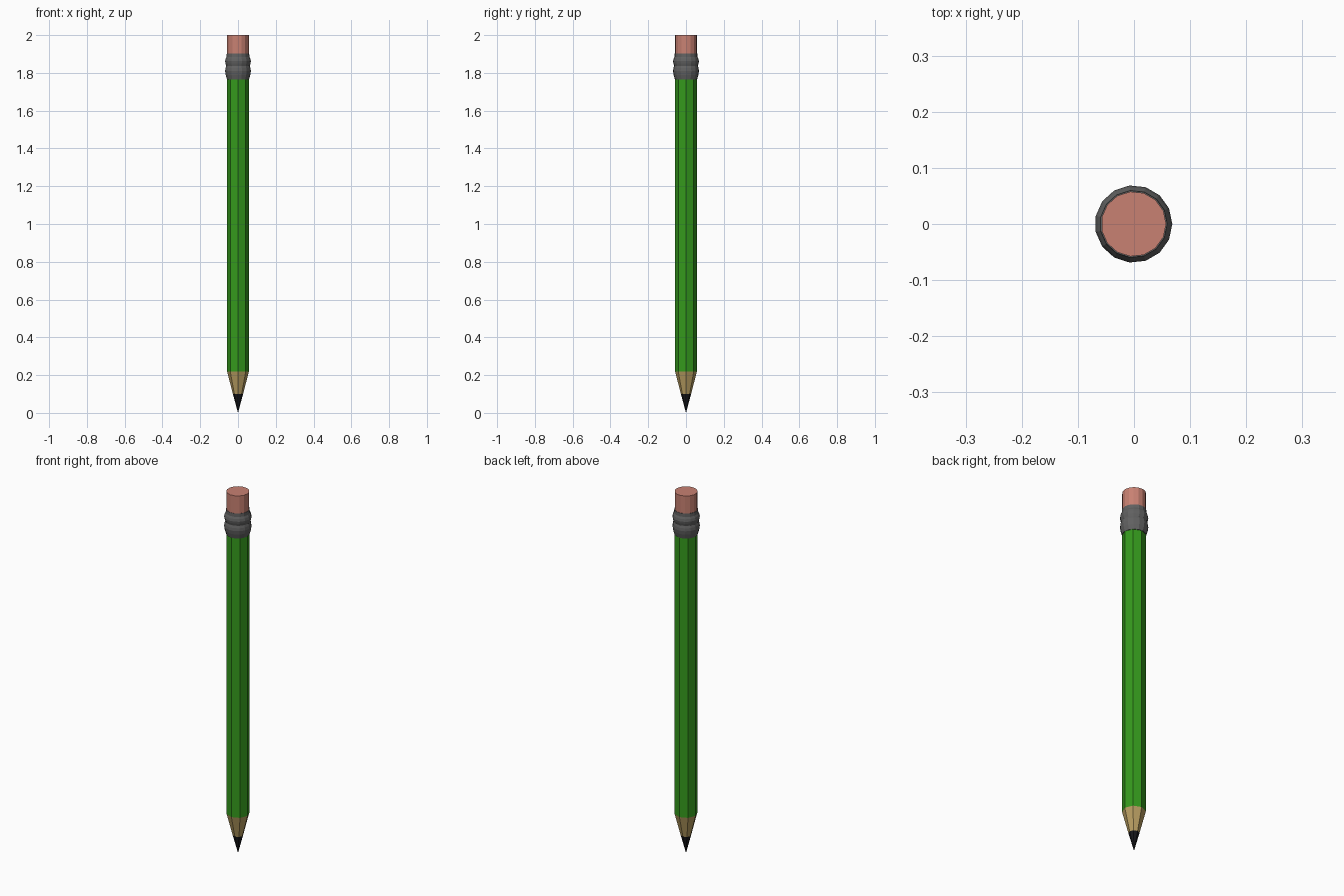
import bpy, bmesh, math

if "Cube" in bpy.data.objects:
    bpy.data.objects.remove(bpy.data.objects["Cube"])


def lathe(name, profile, sides, color, smooth=False):
    """Spin (radius, z) rings around z; zero radius makes a point."""
    bm = bmesh.new()
    rings = []
    for r, z in profile:
        if r == 0:
            rings.append([bm.verts.new((0, 0, z))] * sides)
        else:
            rings.append([bm.verts.new((r * math.cos(math.tau * i / sides),
                                        r * math.sin(math.tau * i / sides), z))
                          for i in range(sides)])
    for a, b in zip(rings, rings[1:]):
        for i in range(sides):
            j = (i + 1) % sides
            quad = list(dict.fromkeys((a[i], a[j], b[j], b[i])))
            bm.faces.new(quad)
    for ring, (r, z) in ((rings[0], profile[0]), (rings[-1], profile[-1])):
        if r > 0:
            bm.faces.new(ring)
    bmesh.ops.recalc_face_normals(bm, faces=bm.faces)
    mesh = bpy.data.meshes.new(name)
    bm.to_mesh(mesh)
    bm.free()
    obj = bpy.data.objects.new(name, mesh)
    bpy.context.collection.objects.link(obj)
    mat = bpy.data.materials.new(name + "_color")
    mat.diffuse_color = (*color, 1)
    mat.use_nodes = True
    mat.node_tree.nodes["Principled BSDF"].inputs["Base Color"].default_value = mat.diffuse_color
    mesh.materials.append(mat)
    if smooth:
        bpy.ops.object.select_all(action='DESELECT')
        obj.select_set(True)
        bpy.context.view_layer.objects.active = obj
        bpy.ops.object.shade_smooth_by_angle(angle=math.radians(30))
    return obj


# Octagonal painted body, sharpened wood and graphite point
lathe("painted_body", [(0.058, 0.22), (0.058, 1.78)], 8, (0.035, 0.32, 0.012))
lathe("sharpened_wood", [(0.027, 0.10), (0.058, 0.22)], 8, (0.48, 0.34, 0.12))
lathe("graphite_tip", [(0, 0), (0.027, 0.10)], 8, (0.008, 0.008, 0.01))

# Ribbed metal ferrule and eraser (15-sided, box centred with a tiny shift)
ferrule = lathe("ferrule", [(0.059, 1.765), (0.066, 1.79), (0.069, 1.81),
                            (0.067, 1.825), (0.063, 1.837), (0.067, 1.85),
                            (0.069, 1.862), (0.066, 1.875), (0.061, 1.885),
                            (0.06, 1.903)], 15, (0.12, 0.12, 0.12))
eraser = lathe("eraser", [(0.058, 1.89), (0.058, 2.0)], 15, (0.58, 0.22, 0.17))
for part in (ferrule, eraser):
    part.location.x = -0.0007
